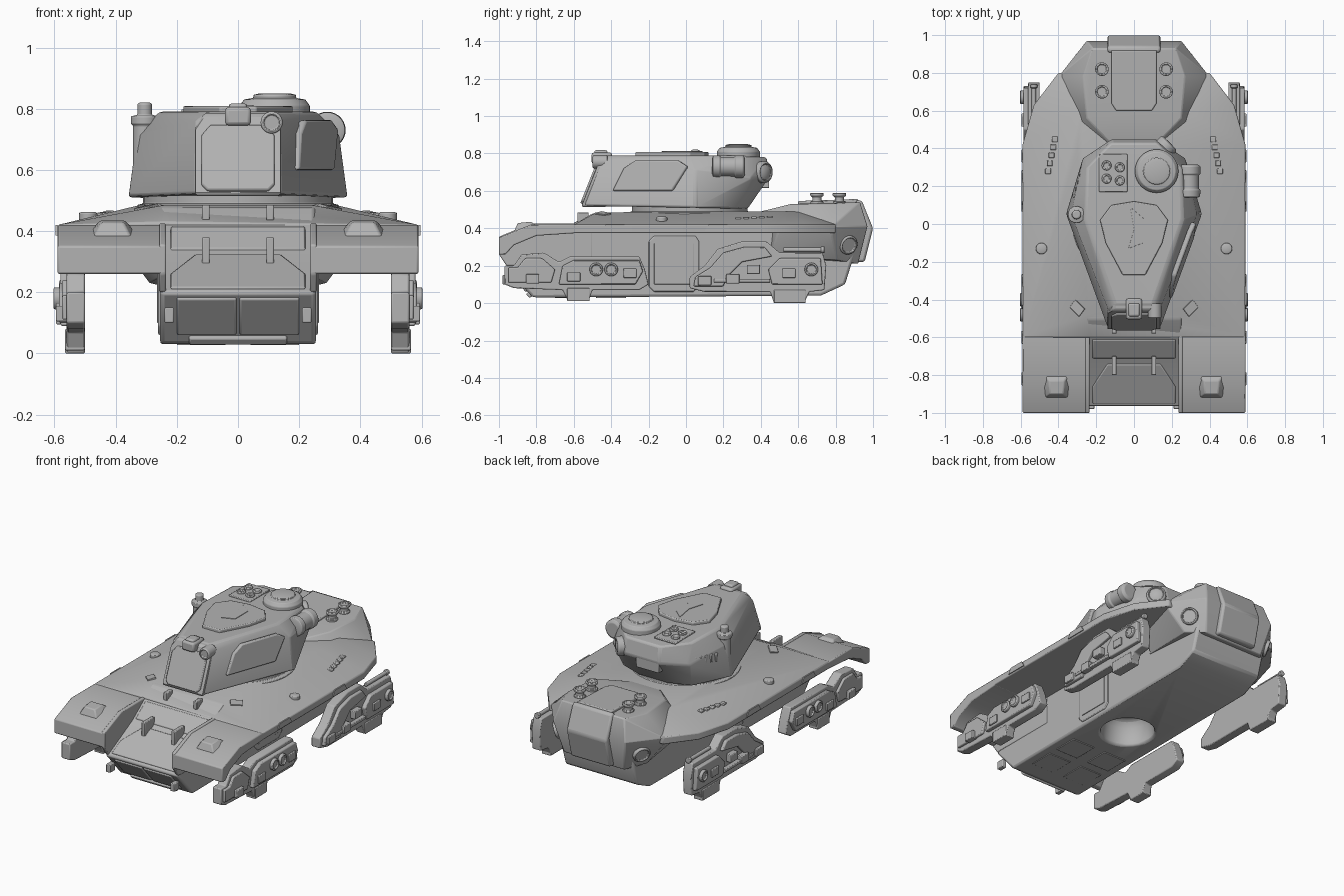
import bpy, bmesh, math
from mathutils import Vector

if "Cube" in bpy.data.objects:
    bpy.data.objects.remove(bpy.data.objects["Cube"], do_unlink=True)

GREY = (0.45, 0.45, 0.45, 1)
paint = bpy.data.materials.new("armour_grey")
paint.use_nodes = True
paint.diffuse_color = GREY
shader = paint.node_tree.nodes["Principled BSDF"]
shader.inputs["Base Color"].default_value = GREY
shader.inputs["Roughness"].default_value = 0.7


def finish(name, bm, mirror=False, bevel=0.006):
    bmesh.ops.recalc_face_normals(bm, faces=bm.faces)
    mesh = bpy.data.meshes.new(name)
    bm.to_mesh(mesh)
    bm.free()
    mesh.materials.append(paint)
    ob = bpy.data.objects.new(name, mesh)
    bpy.context.scene.collection.objects.link(ob)
    bpy.ops.object.select_all(action='DESELECT')
    ob.select_set(True)
    bpy.context.view_layer.objects.active = ob
    bpy.ops.object.shade_smooth_by_angle(angle=math.radians(32))
    if mirror:
        m = ob.modifiers.new("mirror", 'MIRROR')
        m.use_mirror_merge = False
    if bevel:
        b = ob.modifiers.new("bevel", 'BEVEL')
        b.width = bevel
        b.segments = 2
        b.angle_limit = math.radians(32)
    return ob


def solid(name, bottom, top, **kw):
    """Closed solid between two matching outlines."""
    bm = bmesh.new()
    a = [bm.verts.new(p) for p in bottom]
    b = [bm.verts.new(p) for p in top]
    bm.faces.new(a)
    bm.faces.new(b)
    for i in range(len(a)):
        j = (i + 1) % len(a)
        bm.faces.new((a[i], a[j], b[j], b[i]))
    return finish(name, bm, **kw)


def side_prism(name, profile, x0, x1, **kw):
    """A (y, z) profile extruded along x."""
    return solid(name, [(x0, y, z) for y, z in profile], [(x1, y, z) for y, z in profile], **kw)


def plate(name, pts, t, **kw):
    """A flat polygon in space thickened to both sides by t."""
    pts = [Vector(p) for p in pts]
    n = (pts[1] - pts[0]).cross(pts[2] - pts[0]).normalized() * t
    return solid(name, [p - n for p in pts], [p + n for p in pts], **kw)


def box(name, centre, size, **kw):
    (x, y, z), (a, b, c) = centre, [s / 2 for s in size]
    kw.setdefault("bevel", 0.004)
    return side_prism(name, [(y - b, z - c), (y + b, z - c), (y + b, z + c), (y - b, z + c)],
                      x - a, x + a, **kw)


def faceted(name, pts, both=True, **kw):
    """Convex armour shell around corner points, symmetric in x."""
    bm = bmesh.new()
    for x, y, z in pts:
        bm.verts.new((x, y, z))
        if both:
            bm.verts.new((-x, y, z))
    bmesh.ops.remove_doubles(bm, verts=bm.verts, dist=0.0005)
    res = bmesh.ops.convex_hull(bm, input=bm.verts)
    spare = [g for g in set(res["geom_interior"] + res["geom_unused"]) if isinstance(g, bmesh.types.BMVert)]
    bmesh.ops.delete(bm, geom=spare, context='VERTS')
    bmesh.ops.dissolve_limit(bm, angle_limit=0.03, verts=bm.verts, edges=bm.edges)
    return finish(name, bm, **kw)


def lathe(name, loc, axis, profile, n=28, **kw):
    """Turned part: (radius, height) steps along an axis."""
    bm = bmesh.new()
    q = Vector(axis).to_track_quat('Z', 'Y')
    rings = []
    for r, h in profile:
        rings.append([bm.verts.new(Vector(loc) + q @ Vector(
            (r * math.cos(math.tau * i / n), r * math.sin(math.tau * i / n), h))) for i in range(n)])
    for a, b in zip(rings, rings[1:]):
        for i in range(n):
            j = (i + 1) % n
            bm.faces.new((a[i], a[j], b[j], b[i]))
    bm.faces.new(rings[0])
    bm.faces.new(rings[-1])
    kw.setdefault("bevel", 0.003)
    return finish(name, bm, **kw)


# Lower hull with a round recess in the belly
hull = side_prism("lower_hull", [(-.97, .2), (-.82, .03), (.72, .04), (.85, .1), (.9, .26), (.88, .45),
                                 (-.5, .48), (-.6, .42), (-.72, .33)], -.255, .255, bevel=.014)
cutter = lathe("belly_cutter", (0, -.06, -.05), (0, 0, 1), [(.16, 0), (.16, .12), (.15, .2), (.12, .24)], bevel=0)
cut = hull.modifiers.new("recess", 'BOOLEAN')
cut.operation = 'DIFFERENCE'
cut.object = cutter
bpy.context.view_layer.objects.active = hull
bpy.ops.object.modifier_move_to_index(modifier="recess", index=0)
bpy.ops.object.modifier_apply(modifier="recess")
bpy.data.objects.remove(cutter, do_unlink=True)

side_prism("side_door", [(-.2, .09), (-.17, .06), (.04, .06), (.07, .09), (.07, .33), (.05, .36),
                         (-.17, .36), (-.2, .33)], .245, .261, mirror=True)
side_prism("side_door_panel", [(-.17, .1), (.04, .1), (.04, .32), (-.17, .32)], .25, .265, mirror=True, bevel=.002)
for y in (-.62, -.4):
    box("belly_hatch", (.12, y, .032), (.16, .16, .01), mirror=True, bevel=.002)

# Nose: lower plates, glacis panels, tow hooks
plate("nose_plate", [(.005, -.955, .183), (.2, -.955, .183), (.2, -.85, .064), (.005, -.85, .064)], .008, mirror=True)
plate("nose_strip", [(-.16, -.845, .058), (.16, -.845, .058), (.16, -.825, .036), (-.16, -.825, .036)], .014)
plate("glacis_panel", [(-.22, -.95, .211), (.22, -.95, .211), (.22, -.86, .257), (.14, -.74, .32),
                       (-.14, -.74, .32), (-.22, -.86, .257)], .006)
plate("upper_glacis_panel", [(-.22, -.71, .338), (.22, -.71, .338), (.22, -.61, .412), (-.22, -.61, .412)], .006)
for y, z, s in ((-.75, .335, .1), (-.55, .46, .06)):
    box("lifting_hook", (.105, y, z), (.025, s, .09 if s > .08 else .05), mirror=True)
box("tow_eye", (.225, -.955, .125), (.03, .05, .05), mirror=True)

# Fenders with inner walls
side_prism("front_fender", [(-1, .26), (-1, .35), (-.83, .42), (-.58, .42), (-.58, .375), (-.8, .36),
                            (-.92, .31), (-.965, .26)], .245, .59, mirror=True)
side_prism("fender_inner_wall", [(-.96, .2), (-1, .26), (-1, .355), (-.83, .425), (-.5, .425), (-.5, .2)],
           .235, .258, mirror=True)
faceted("headlight", [(s * a + .41, y, z) for s in (-1, 1) for a, y, z in
                      ((.06, -.92, .38), (.07, -.86, .4), (.06, -.8, .415), (.035, -.9, .428), (.04, -.83, .435))],
        both=False, mirror=True)

# Sloped main deck
rim = [(.59, -.6), (.59, .42), (.53, .63), (.4, .8)]
faceted("main_deck", [(x, y, z) for x, y in rim for z in (.375, .42)] +
        [(.24, -.6, .375), (.24, -.6, .43), (.24, -.48, .485), (.3, .4, .49), (.28, .6, .49)])
for y in (-.38, .17):
    plate("rim_guard", [(.592, y - .07, .385), (.592, y + .07, .385), (.592, y + .05, .42),
                        (.592, y - .05, .42)], .004, mirror=True, bevel=0)
lathe("deck_knob", (.49, -.13, .435), (0, 0, 1), [(.03, 0), (.03, .024), (.02, .028)], n=16, mirror=True)
plate("deck_slot", [(.29, -.49, .477), (.34, -.44, .468), (.31, -.4, .476), (.26, -.45, .486)], .006, mirror=True,
      bevel=.002)
for i in range(5):
    box("deck_vent", (.455 - i * .009, .28 + i * .042, .452 + i * .002), (.03, .03, .014), mirror=True)

# Engine compartment at the rear
faceted("engine_body", [(.1, .4, .49), (.25, .56, .53), (.27, .78, .53), (.22, .93, .54), (.32, .5, .41),
                        (.4, .78, .41), (.25, .97, .41), (.385, .78, .36), (.255, .45, .25), (.29, .81, .23),
                        (.21, .92, .21)])
side_prism("rear_hatch", [(.9, .5), (.91, .552), (.94, .548), (1, .4), (.955, .22), (.88, .22)],
           -.14, .14, bevel=.012)
plate("engine_cover", [(-.12, .92, .545), (.12, .92, .545), (.12, .64, .535), (.095, .6, .534),
                       (-.095, .6, .534), (-.12, .64, .535)], .012)
for y in (.7, .82):
    lathe("exhaust_cap", (.17, y, .52), (0, 0, 1), [(.034, 0), (.034, .025), (.024, .025), (.024, .045),
                                                   (.036, .055), (.036, .068), (.026, .07), (.024, .06)], mirror=True)
lathe("rear_port", (.3, .87, .31), (.4, .24, -.15), [(.052, -.03), (.052, .005), (.042, .01),
                                                    (.04, 0), (.02, 0)], mirror=True)

# Running gear: one pod at each corner
side_prism("front_pod", [(-.97, .1), (-.97, .2), (-.92, .2), (-.88, .26), (-.76, .27), (-.68, .22), (-.62, .25),
                         (-.25, .25), (-.22, .18), (-.2, .1), (-.25, .07), (-.5, .07), (-.52, .01), (-.63, .01),
                         (-.66, .07), (-.92, .08)], .5, .56, mirror=True)
side_prism("rear_pod", [(.02, .08), (.02, .14), (.1, .2), (.17, .29), (.3, .33), (.43, .33), (.5, .27), (.73, .27),
                        (.75, .2), (.74, .07), (.66, .06), (.63, 0), (.47, 0), (.45, .06), (.1, .06)],
           .5, .56, mirror=True)
side_prism("front_pod_armour", [(-.68, .1), (-.66, .2), (-.6, .23), (-.25, .23), (-.23, .17), (-.27, .1)],
           .55, .585, mirror=True)
side_prism("front_pod_fairing", [(-.95, .11), (-.95, .19), (-.9, .19), (-.86, .24), (-.77, .24), (-.7, .18),
                                 (-.72, .11)], .55, .575, mirror=True)
side_prism("rear_pod_armour", [(.46, .1), (.44, .18), (.5, .24), (.72, .24), (.73, .1)], .55, .585, mirror=True)
side_prism("rear_pod_fairing", [(.04, .09), (.05, .14), (.13, .19), (.2, .27), (.31, .3), (.42, .3), (.46, .25),
                                (.3, .22), (.22, .14), (.2, .09)], .55, .58, mirror=True)
box("front_pod_foot", (.533, -.575, .045), (.064, .12, .07), mirror=True)
box("rear_pod_foot", (.533, .555, .035), (.064, .17, .07), mirror=True)
for y in (-.48, -.4, .67):
    lathe("pod_hub", (.575, y, .18), (1, 0, 0), [(.036, 0), (.036, .026), (.026, .03), (.024, .02)], mirror=True)
for y, z in ((-.82, .13), (-.6, .14), (-.3, .16), (.1, .12), (.25, .13), (.36, .18), (.55, .16)):
    box("pod_fitting", (.575, y, z), (.04, .07, .05), mirror=True)
box("pod_rod", (.57, .3, .12), (.03, .3, .02), mirror=True)
lathe("pod_rail", (.53, .52, .285), (0, 1, 0), [(.012, 0), (.012, .2), (.018, .2), (.018, .22)], n=12, mirror=True)

# Turret shell and ring
lathe("turret_ring", (0, .02, .45), (0, 0, 1), [(.33, 0), (.33, .035), (.31, .04), (.31, .07)], n=48)
faceted("turret_shell", [(.14, -.55, .52), (.36, .05, .51), (.24, .28, .505), (.1, .33, .505), (.333, .05, .71),
                         (.27, .35, .67), (.12, .45, .68), (.135, -.46, .76), (.1, -.43, .79), (.26, .03, .79),
                         (.25, .3, .79), (.12, .43, .78)], bevel=.012)


def flank(y, z):
    """Point on the sloped turret flank."""
    return (.14 + (.033 * (y + .55) - .012 * (z - .52)) / .09, y, z)


plate("flank_panel", [flank(y, z) for y, z in ((-.39, .6), (-.33, .72), (-.27, .762), (-.04, .762),
                                               (.01, .73), (-.07, .6))], .014, bevel=.008)
for i in range(5):
    box("flank_vent", (-.315 + i * .012, .15 + i * .035, .66 + i * .004), (.02, .02, .05))
box("rear_stowage", (-.04, .42, .65), (.16, .05, .07))

# Front mantlet with framed plate, sight block and lens
faceted("mantlet", [(.14, -.56, .515), (.14, -.42, .515), (.14, -.47, .74), (.11, -.455, .785), (.1, -.35, .79),
                    (.14, -.38, .74)], bevel=.01)
plate("mantlet_plate", [(x, -.56 + (z - .515) * .4, z) for x, z in
                        ((-.1, .53), (.1, .53), (.12, .55), (.12, .71), (.09, .745), (-.09, .745),
                         (-.12, .71), (-.12, .55))], .012)
box("sight_block", (0, -.45, .775), (.085, .11, .06), bevel=.012)
box("sight_hood", (0, -.455, .8), (.06, .07, .035), bevel=.01)
lathe("gun_camera", (.11, -.42, .755), (0, -1, 0), [(.036, 0), (.036, .075), (.026, .08), (.024, .07)])

# Roof hatch, cupola and sensor panel
plate("roof_hatch", [(.06, -.27, .793), (.15, -.1, .793), (.18, .02, .793), (.12, .1, .793), (0, .12, .793),
                     (-.12, .1, .793), (-.18, .02, .793), (-.15, -.1, .793), (-.06, -.27, .793)], .016)
plate("roof_hatch_flap", [(-.02, .09, .808), (.05, .03, .808), (.05, -.1, .808), (-.03, -.13, .808),
                          (0, -.03, .808)], .004, bevel=.001)
lathe("cupola", (.12, .28, .78), (0, 0, 1), [(.115, 0), (.115, .03), (.1, .05), (.07, .055), (.07, .065),
                                            (.05, .07)], n=40)
box("sensor_panel", (-.11, .27, .792), (.15, .2, .012))
for x, y in ((-.15, .24), (-.15, .31), (-.08, .23), (-.08, .3)):
    lathe("sensor", (x + .005, y, .79), (0, 0, 1), [(.026, 0), (.026, .018), (.016, .02), (.015, .014)], n=20)

# Side drum, rear lamp and mast
lathe("side_drum", (.292, .14, .73), (0, 1, 0), [(.045, 0), (.058, .005), (.06, .04), (.052, .045), (.052, .12),
                                                (.06, .125), (.06, .165), (.045, .175)])
box("drum_bracket", (.25, .22, .72), (.08, .08, .06))
lathe("rear_lamp", (.13, .37, .7), (.7, .7, 0), [(.058, 0), (.058, .075), (.045, .085), (.042, .075), (.02, .085)])
lathe("mast", (-.305, .05, .58), (0, 0, 1), [(.038, 0), (.038, .165), (.045, .17), (.045, .195), (.024, .2),
                                           (.024, .235), (.018, .24)])
